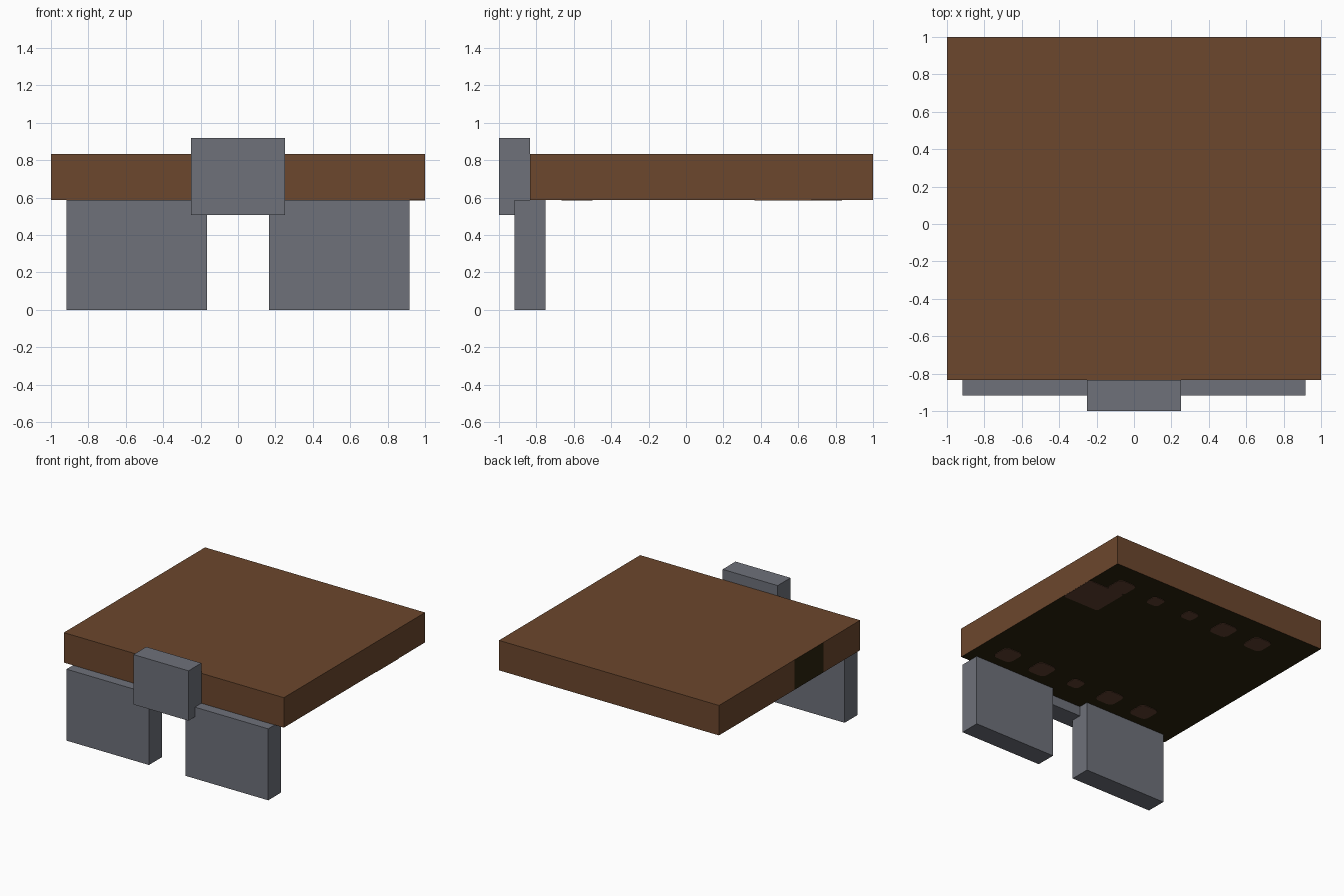
import bpy, bmesh, math

if "Cube" in bpy.data.objects:
    bpy.data.objects.remove(bpy.data.objects["Cube"], do_unlink=True)


def make_material(name, rgb):
    """Flat material from 0-255 sRGB values."""
    linear = [((c / 255 + 0.055) / 1.055) ** 2.4 for c in rgb] + [1.0]
    mat = bpy.data.materials.new(name)
    mat.use_nodes = True
    mat.diffuse_color = linear
    bsdf = next(n for n in mat.node_tree.nodes if n.type == 'BSDF_PRINCIPLED')
    bsdf.inputs["Base Color"].default_value = linear
    return mat


brown = make_material("brown", (108, 71, 45))
grey = make_material("slate grey", (110, 113, 122))
dark = make_material("dark underside", (43, 34, 14))
spot_brown = make_material("spot brown", (97, 65, 48))


def add_object(name, bm, *mats):
    bmesh.ops.recalc_face_normals(bm, faces=bm.faces)
    mesh = bpy.data.meshes.new(name)
    bm.to_mesh(mesh)
    bm.free()
    for m in mats:
        mesh.materials.append(m)
    obj = bpy.data.objects.new(name, mesh)
    bpy.context.collection.objects.link(obj)
    return obj


def box_bmesh(lo, hi):
    bm = bmesh.new()
    bmesh.ops.create_cube(bm, size=1)
    for v in bm.verts:
        v.co = [lo[i] if v.co[i] < 0 else hi[i] for i in range(3)]
    return bm


SLAB_BOTTOM, SLAB_TOP = 0.587, 0.833
SLAB_FRONT = -0.833

# Slab with a dark underside and a dark patch on one side
PATCH = (-0.36, 0.02)
bm = box_bmesh((-1, SLAB_FRONT, SLAB_BOTTOM), (1, 1, SLAB_TOP))
for y in PATCH:
    bmesh.ops.bisect_plane(bm, geom=bm.verts[:] + bm.edges[:] + bm.faces[:],
                           plane_co=(0, y, 0), plane_no=(0, 1, 0))
bm.normal_update()
for f in bm.faces:
    c = f.calc_center_median()
    on_patch = f.normal.x < -0.9 and PATCH[0] < c.y < PATCH[1]
    f.material_index = 1 if f.normal.z < -0.9 or on_patch else 0
add_object("slab", bm, brown, dark)

# Two plate legs and the block between them
for side, sign in (("left", 1), ("right", -1)):
    xs = sorted((sign * 0.167, sign * 0.917))
    add_object(side + "_leg", box_bmesh((xs[0], -0.917, 0), (xs[1], -0.75, SLAB_BOTTOM)), grey)
add_object("front_block", box_bmesh((-0.25, -1, 0.507), (0.25, SLAB_FRONT, 0.917)), grey)


def add_plate(name, cx, cy, hx, hy, radius):
    """Thin rounded rectangle under the slab."""
    bm = bmesh.new()
    verts = []
    for k, (sx, sy) in enumerate(((1, 1), (-1, 1), (-1, -1), (1, -1))):
        for step in range(5):
            a = math.pi / 2 * (k + step / 4)
            verts.append(bm.verts.new((cx + sx * (hx - radius) + radius * math.cos(a),
                                       cy + sy * (hy - radius) + radius * math.sin(a),
                                       SLAB_BOTTOM)))
    face = bm.faces.new(verts)
    ext = bmesh.ops.extrude_face_region(bm, geom=[face])["geom"]
    for v in ext:
        if isinstance(v, bmesh.types.BMVert):
            v.co.z -= 0.004
    add_object(name, bm, spot_brown)


# Underside spots in two rows: (row y, half sizes along x)
BIG, SMALL = 0.083, 0.055
ROWS = (("front", -0.583, (BIG, BIG, SMALL, BIG, BIG)),
        ("back", 0.75, (BIG, SMALL, SMALL, BIG, BIG)))
for row, y, sizes in ROWS:
    for i, h in enumerate(sizes):
        add_plate(f"{row}_spot_{i + 1}", 0.75 - i / 3, y, h, h, h * 0.5)

# Large patch that runs into the first back spot
add_plate("underside_patch", 0.833, 0.52, 0.166, 0.155, 0.02)
